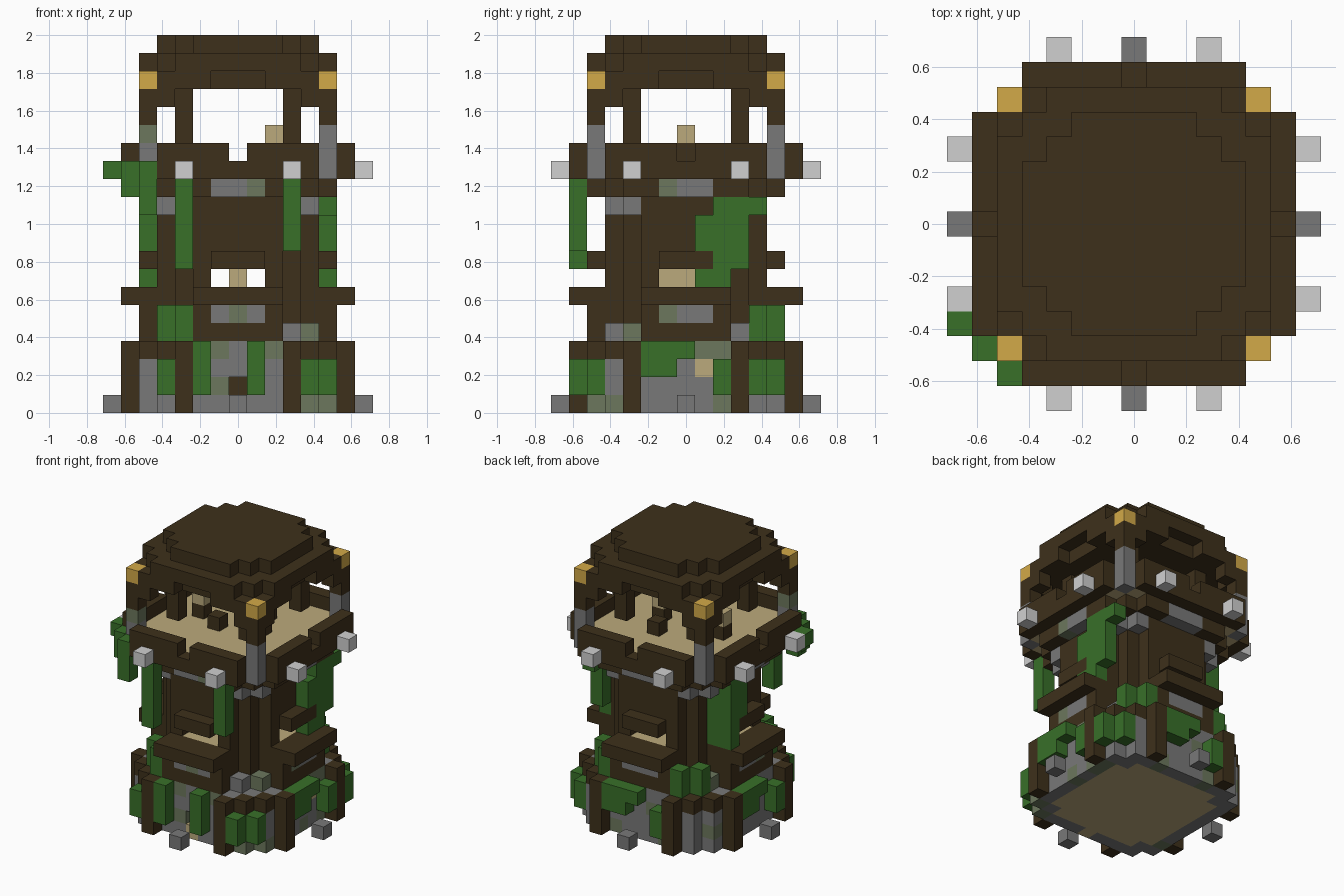
import bpy, bmesh, random
from mathutils import Vector

random.seed(4)
U = 2 / 21  # block size

cube = bpy.data.objects.get("Cube")
if cube:
    bpy.data.objects.remove(cube, do_unlink=True)

COLOURS = {
    "dark_wood": (0.048, 0.030, 0.011),
    "leaf_green": (0.040, 0.160, 0.022),
    "stone": (0.19, 0.19, 0.19),
    "mossy_stone": (0.15, 0.185, 0.11),
    "pale_stone": (0.63, 0.63, 0.63),
    "gold": (0.65, 0.40, 0.065),
    "plank": (0.50, 0.40, 0.20),
}
MATS = {}
for label, rgb in COLOURS.items():
    m = bpy.data.materials.new(label)
    m.use_nodes = True
    m.diffuse_color = (*rgb, 1)
    bsdf = m.node_tree.nodes["Principled BSDF"]
    bsdf.inputs["Base Color"].default_value = (*rgb, 1)
    bsdf.inputs["Roughness"].default_value = 0.9
    MATS[label] = m

blocks = {}  # (x, y, z) -> (part, colour)


def put(part, colour, cells, levels):
    """Place a set of plan cells on each level; later parts replace earlier ones."""
    for x, y in cells:
        for z in levels:
            c = colour
            if c == "rubble":
                c = random.choice(["stone"] * 3 + ["mossy_stone"])
            blocks[x, y, z] = (part, c)


def octagon(reach, total):
    span = range(-reach, reach + 1)
    return [(x, y) for x in span for y in span if abs(x) + abs(y) <= total]


def turned(cells):
    """Repeat plan cells on all four sides."""
    out = set()
    for x, y in cells:
        out |= {(x, y), (-y, x), (-x, -y), (y, -x)}
    return sorted(out)


def strip(a, b, row):
    return [(x, -row) for x in range(a, b + 1)]


# Stone base with plank floor, door and buttress posts
put("base_wall", "rubble", octagon(5, 9), range(0, 4))
put("ground_floor", "plank", octagon(4, 7) + [(0, -5)], [0])
del blocks[0, -5, 1]
put("door", "dark_wood", [(0, -4)], [1])
put("side_hatch", "plank", [(5, 1)], [2])
put("base_post", "dark_wood", turned([(-3, -6), (3, -6)]), range(0, 4))
put("base_corner_cap", "dark_wood", turned([(4, -5), (5, -4)]), [3])
put("step_stone", "stone", turned([(0, -7)]), [0])

# Lower storey with four bays, and the balcony ledges over it
put("lower_storey", "dark_wood", octagon(4, 6), range(4, 7))
put("lower_bay", "dark_wood", turned(strip(-2, 2, 5)), range(4, 7))
put("lower_bracket", "stone", turned([(3, -4)]), [4])
put("lower_bracket", "mossy_stone", turned([(4, -3)]), [4])
put("lower_band", "stone", turned(strip(-1, 1, 5)), [5])
put("lower_band", "mossy_stone", [(0, -5), (5, -1), (-5, -1)], [5])
put("ledge", "dark_wood", turned(strip(-2, 2, 6)), [6])
put("middle_floor", "plank", octagon(3, 5) + turned(strip(-1, 1, 4)), [6])

# Tower shaft with window openings on one level
put("shaft", "dark_wood", octagon(4, 6), range(7, 12))
for x, y in octagon(4, 6):
    if max(abs(x), abs(y)) < 4 and abs(x) + abs(y) < 6 or min(abs(x), abs(y)) <= 1:
        del blocks[x, y, 7]
put("inner_pillar", "plank", [(0, -1), (0, 0), (0, 1)], [7])
put("awning", "dark_wood", turned(strip(-1, 1, 5)), [8])
put("shaft_bracket", "stone", turned([(3, -4), (4, -3)]), [11])

# Flared collar below the lookout
put("collar", "dark_wood", octagon(5, 8), [12])
put("collar_band", "stone", turned(strip(-1, 1, 5)), [12])
put("collar_band", "mossy_stone", [(1, -5), (5, -1)], [12])

# Lookout floor, railing and lamps
put("lookout_floor", "plank", octagon(5, 9), [13])
put("lookout_rim", "dark_wood", turned(strip(-4, 4, 6)), [13])
put("railing", "dark_wood", turned(strip(-4, -1, 6) + strip(1, 4, 6)), [14])
put("lamp", "pale_stone", turned([(-3, -7), (3, -7)]), [13])
put("stool", "dark_wood", [(-3, 0), (2, 0), (-1, -1), (1, 2)], [14])
put("stool_top", "plank", [(-3, 0), (2, 0)], [15])

# Corner posts and inner posts carrying the roof
corners = turned([(5, -5)])
put("corner_post_foot", "stone", corners, [13, 14, 15])
put("corner_post_foot", "mossy_stone", [(-5, -5)], [15])
put("corner_post", "dark_wood", corners, [16, 17])
put("corner_ornament", "gold", corners, [18])
put("inner_post", "dark_wood", turned([(3, -3)]), [15, 16, 17])
put("eave_brace", "dark_wood", turned([(4, -5), (5, -4)]), [17])

# Stepped roof
put("roof_eave", "dark_wood", octagon(4, 8), [18])
put("roof_eave", "dark_wood", turned(strip(-4, -2, 5) + strip(2, 4, 5)), [18])
put("roof_middle", "dark_wood", octagon(5, 8), [19])
put("roof_top", "dark_wood", octagon(4, 6), [20])

# Vines: (plan cells, lowest level, highest level)
VINES = [
    # hanging from the lookout
    ([(-3, -6)], 8, 12), ([(3, -6)], 9, 12),
    ([(-5, -6)], 11, 13), ([(-6, -5)], 12, 13), ([(-7, -4)], 13, 13),
    # climbing the shaft sides
    ([(5, 1)], 9, 10), ([(5, 2)], 7, 11), ([(5, 3)], 8, 11),
    ([(5, 1)], 7, 7), ([(5, 4)], 11, 11),
    ([(-5, 1)], 9, 12), ([(-5, 2), (-4, 2)], 7, 12),
    # bushes on the lower storey
    ([(4, 4), (3, 5), (-4, -4), (-3, -5), (-4, 4), (-3, 5)], 4, 5),
    # front and corners of the base
    ([(-2, -6), (1, -6)], 1, 3), ([(-4, -6), (4, -6)], 1, 2),
    ([(5, -5), (6, 4), (5, 5)], 1, 2),
]
for cells, low, high in VINES:
    put("vines", "leaf_green", cells, range(low, high + 1))

# Creeper frame on the right, back and left of the base
for turn in (lambda a: (6, a), lambda a: (-a, 6), lambda a: (-6, -a)):
    put("base_creeper", "leaf_green", [turn(a) for a in (-2, -1, 0)], [3])
    put("base_creeper", "leaf_green", [turn(a) for a in (-2, -1)], [2])
    put("base_creeper", "leaf_green", [turn(2)], [1, 2])


def build(part):
    """Mesh the exposed block sides of one part."""
    own = {c: v[1] for c, v in blocks.items() if v[0] == part}
    names = sorted(set(own.values()))
    bm = bmesh.new()
    for cell, colour in own.items():
        centre = Vector(cell) + Vector((0, 0, 0.5))
        for axis in range(3):
            for sign in (-1, 1):
                n = Vector((0, 0, 0))
                n[axis] = sign
                if tuple(int(a + b) for a, b in zip(cell, n)) in blocks:
                    continue
                s = Vector((0, 0, 0))
                s[(axis + 1) % 3] = 0.5
                t = n.cross(s)
                mid = centre + n / 2
                ring = [mid + s + t, mid - s + t, mid - s - t, mid + s - t]
                face = bm.faces.new([bm.verts.new(p * U) for p in ring])
                face.material_index = names.index(colour)
    bmesh.ops.remove_doubles(bm, verts=bm.verts, dist=U / 100)
    mesh = bpy.data.meshes.new(part)
    bm.to_mesh(mesh)
    bm.free()
    for label in names:
        mesh.materials.append(MATS[label])
    bpy.context.collection.objects.link(bpy.data.objects.new(part, mesh))


for part in sorted({v[0] for v in blocks.values()}):
    build(part)
